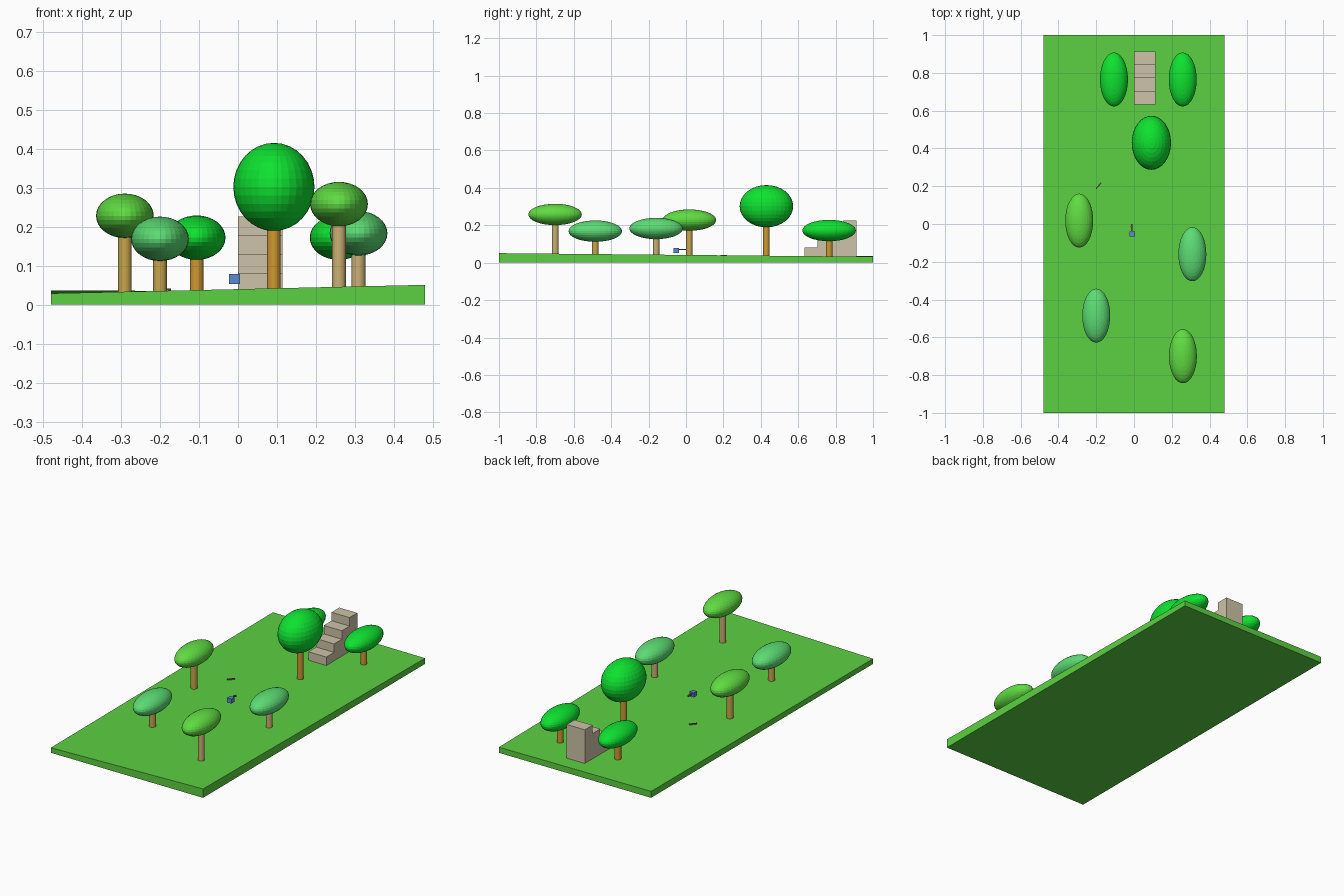
import bpy, bmesh, math
from mathutils import Matrix

if "Cube" in bpy.data.objects:
    bpy.data.objects.remove(bpy.data.objects["Cube"])


def mat(name, r, g, b):
    m = bpy.data.materials.new(name)
    lin = [((c / 255 + 0.055) / 1.055) ** 2.4 for c in (r, g, b)]
    m.diffuse_color = (*lin, 1)
    m.use_nodes = True
    m.node_tree.nodes["Principled BSDF"].inputs["Base Color"].default_value = m.diffuse_color
    return m


GRASS = mat("grass green", 92, 208, 66)
LEAF = {"bright": mat("bright leaf green", 14, 226, 48),
        "lime": mat("lime leaf green", 96, 220, 66),
        "mint": mat("mint leaf green", 92, 220, 116)}
BARK = {"bright": mat("orange bark", 208, 152, 48),
        "ochre": mat("ochre bark", 200, 166, 76),
        "tan": mat("tan bark", 204, 176, 116)}
STONE = mat("pale stone", 206, 195, 168)
BLUE = mat("blue", 92, 138, 214)
WOOD = mat("dull mauve", 135, 95, 115)


def finish(name, bm, material):
    bmesh.ops.recalc_face_normals(bm, faces=bm.faces)
    me = bpy.data.meshes.new(name)
    bm.to_mesh(me)
    bm.free()
    me.materials.append(material)
    ob = bpy.data.objects.new(name, me)
    bpy.context.collection.objects.link(ob)
    return ob


def box(name, centre, size, material, turn=0):
    bm = bmesh.new()
    bmesh.ops.create_cube(bm, size=1, matrix=Matrix.Translation(centre)
                          @ Matrix.Rotation(turn, 4, "Z") @ Matrix.Diagonal((*size, 1)))
    return finish(name, bm, material)


# Ground slab with a gently twisted top
bm = bmesh.new()
bmesh.ops.create_cube(bm, size=1)
for v in bm.verts:
    left, front = v.co.x < 0, v.co.y < 0
    top = {(True, True): 0.029, (False, True): 0.051,
           (True, False): 0.037, (False, False): 0.032}[left, front]
    v.co = (v.co.x * 0.96, v.co.y * 2, top if v.co.z > 0 else 0)
finish("ground", bm, GRASS)


# Trees: stretched ball on a round trunk
def tree(i, x, y, z, rx, rz, leaf, bark):
    bm = bmesh.new()
    bmesh.ops.create_cone(bm, cap_ends=True, segments=32, radius1=0.0175, radius2=0.0175,
                          depth=z - 0.02, matrix=Matrix.Translation((x, y, (z + 0.02) / 2)))
    finish(f"trunk_{i}", bm, BARK[bark])
    bm = bmesh.new()
    bmesh.ops.create_uvsphere(bm, u_segments=32, v_segments=16, radius=1,
                              matrix=Matrix.Translation((x, y, z)) @ Matrix.Diagonal((rx, 0.143, rz, 1)))
    finish(f"crown_{i}", bm, LEAF[leaf])


for i, t in enumerate([
        (-0.29, 0.018, 0.228, 0.074, 0.057, "lime", "ochre"),
        (-0.20, -0.485, 0.169, 0.074, 0.057, "mint", "ochre"),
        (-0.106, 0.765, 0.172, 0.074, 0.057, "bright", "bright"),
        (0.092, 0.43, 0.302, 0.104, 0.113, "bright", "bright"),
        (0.258, 0.765, 0.172, 0.074, 0.057, "bright", "bright"),
        (0.259, -0.70, 0.258, 0.074, 0.057, "lime", "tan"),
        (0.309, -0.16, 0.183, 0.074, 0.057, "mint", "tan")]):
    tree(i + 1, *t)

# Stairs: one stepped profile extruded across
y0, y1, base = 0.633, 0.912, 0.025
run = (y1 - y0) / 4
prof = [(y1, base), (y0, base)]
for k in range(4):
    h = 0.081 + 0.0483 * k
    prof += [(y0 + run * k, h), (y0 + run * (k + 1), h)]
bm = bmesh.new()
face = bm.faces.new([bm.verts.new((0.0, y, z)) for y, z in prof])
ext = bmesh.ops.extrude_face_region(bm, geom=[face])
bmesh.ops.translate(bm, vec=(0.114, 0, 0),
                    verts=[v for v in ext["geom"] if isinstance(v, bmesh.types.BMVert)])
finish("stairs", bm, STONE)

# Small blue block with a stick behind it, and a second stick on the grass
box("blue_block", (-0.009, -0.052, 0.066), (0.027, 0.027, 0.026), BLUE)
box("held_stick", (-0.012, -0.02, 0.071), (0.006, 0.04, 0.006), WOOD)
box("held_stick_guard", (-0.012, -0.012, 0.071), (0.016, 0.005, 0.006), WOOD)
box("loose_stick", (-0.187, 0.203, 0.039), (0.006, 0.04, 0.006), WOOD, math.radians(-40))
